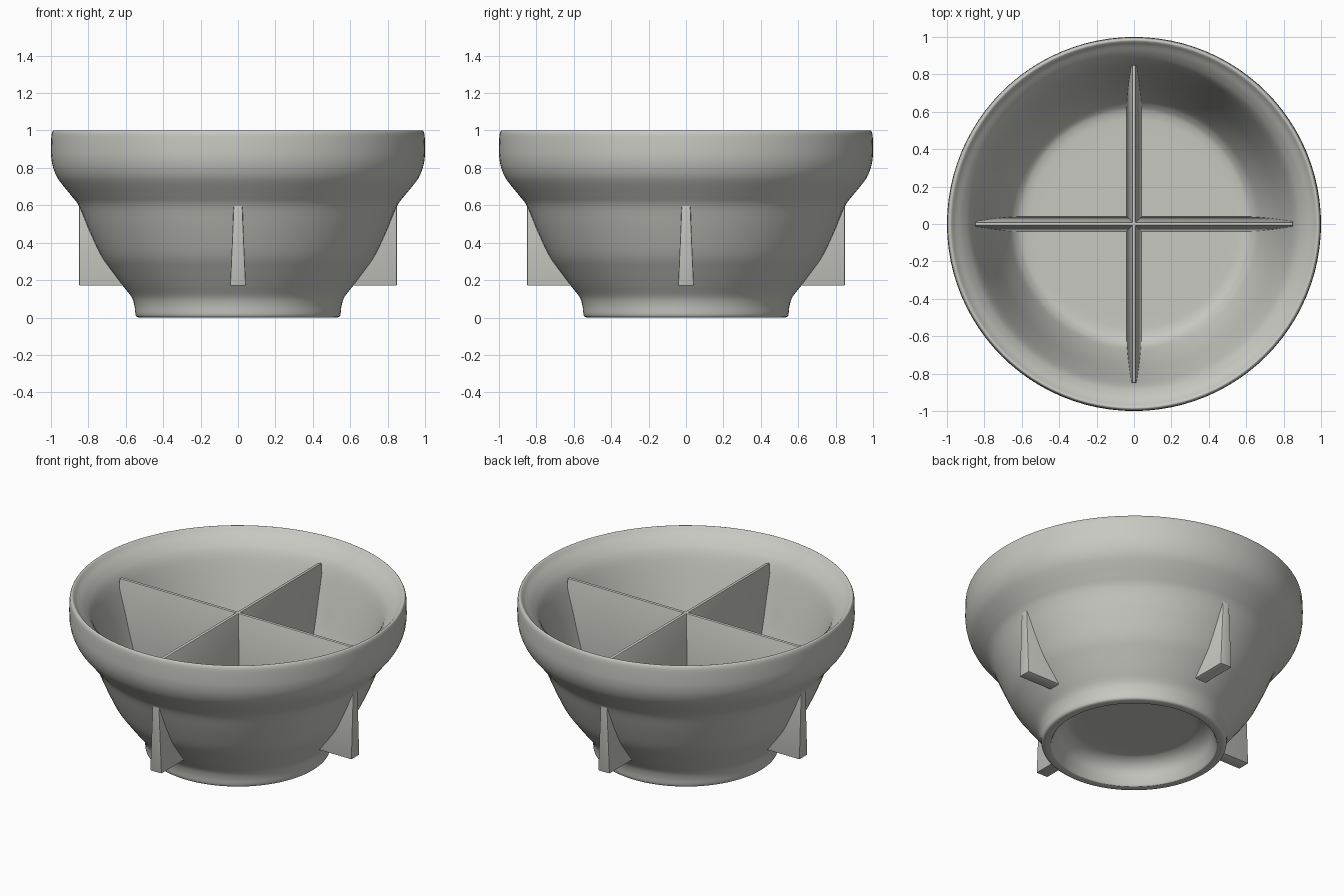
import bpy, bmesh
from math import pi
from mathutils import Vector, Matrix

cube = bpy.data.objects.get("Cube")
if cube:
    bpy.data.objects.remove(cube, do_unlink=True)

mat = bpy.data.materials.new("warm grey")
mat.use_nodes = True
GREY = (0.58, 0.58, 0.54, 1)
mat.diffuse_color = GREY
mat.node_tree.nodes["Principled BSDF"].inputs["Base Color"].default_value = GREY


def finish(bm, name, angle):
    bmesh.ops.recalc_face_normals(bm, faces=bm.faces)
    mesh = bpy.data.meshes.new(name)
    bm.to_mesh(mesh)
    bm.free()
    mesh.materials.append(mat)
    obj = bpy.data.objects.new(name, mesh)
    bpy.context.collection.objects.link(obj)
    bpy.ops.object.select_all(action='DESELECT')
    obj.select_set(True)
    bpy.context.view_layer.objects.active = obj
    bpy.ops.object.shade_smooth_by_angle(angle=angle)
    return obj


def smooth_path(points, steps=4):
    """Curve running through every point (Catmull-Rom)."""
    p = [Vector((r, 0, z)) for r, z in points]
    p = [p[0]] + p + [p[-1]]
    out = []
    for a, b, c, d in zip(p, p[1:], p[2:], p[3:]):
        for i in range(steps):
            t = i / steps
            out.append(0.5 * (2 * b + (c - a) * t + (2 * a - 5 * b + 4 * c - d) * t ** 2
                              + (3 * b - a - 3 * c + d) * t ** 3))
    return out + [p[-1]]


# Bowl: hollow foot, outer wall, rim, flared inner wall and floor
underside = [(0, .15), (.32, .15), (.40, .14), (.45, .10), (.475, .04), (.49, .005)]
outer = [(.50, 0), (.53, 0), (.547, .012), (.553, .06), (.57, .11), (.62, .175),
         (.68, .255), (.735, .335), (.80, .475), (.85, .595), (.89, .65),
         (.935, .705), (.967, .75), (.988, .80), (.998, .85), (1, .90), (.998, .97)]
rim = [(.992, .994), (.984, 1), (.974, .995)]
inner = [(.955, .975), (.91, .935), (.865, .87), (.815, .72), (.74, .47),
         (.67, .30), (.63, .245), (.59, .225), (.52, .22), (.3, .22), (0, .22)]

bm = bmesh.new()
verts = [bm.verts.new(v) for v in smooth_path(underside + outer + rim + inner)]
edges = [bm.edges.new(pair) for pair in zip(verts, verts[1:])]
bmesh.ops.spin(bm, geom=verts + edges, cent=(0, 0, 0), axis=(0, 0, 1),
               angle=2 * pi, steps=96)
bmesh.ops.remove_doubles(bm, verts=bm.verts, dist=0.0004)
finish(bm, "bowl", pi / 3)

# Crossed dividers: tapered slabs that pierce the wall and end as outer fins
REACH, LOW, HIGH = .85, .17, .89


def divider(name, turn):
    bm = bmesh.new()
    bmesh.ops.create_cube(bm, size=1)
    for v in bm.verts:
        top = v.co.z > 0
        width = .022 if top else .084
        v.co = (v.co.x * 2 * REACH, v.co.y * width, HIGH if top else LOW)
    bmesh.ops.bevel(bm, geom=list(bm.edges), offset=.006, segments=2,
                    profile=.5, affect='EDGES')
    bmesh.ops.transform(bm, matrix=Matrix.Rotation(turn, 4, 'Z'), verts=bm.verts)
    finish(bm, name, pi / 6)


divider("side_to_side_divider", 0)
divider("front_to_back_divider", pi / 2)
